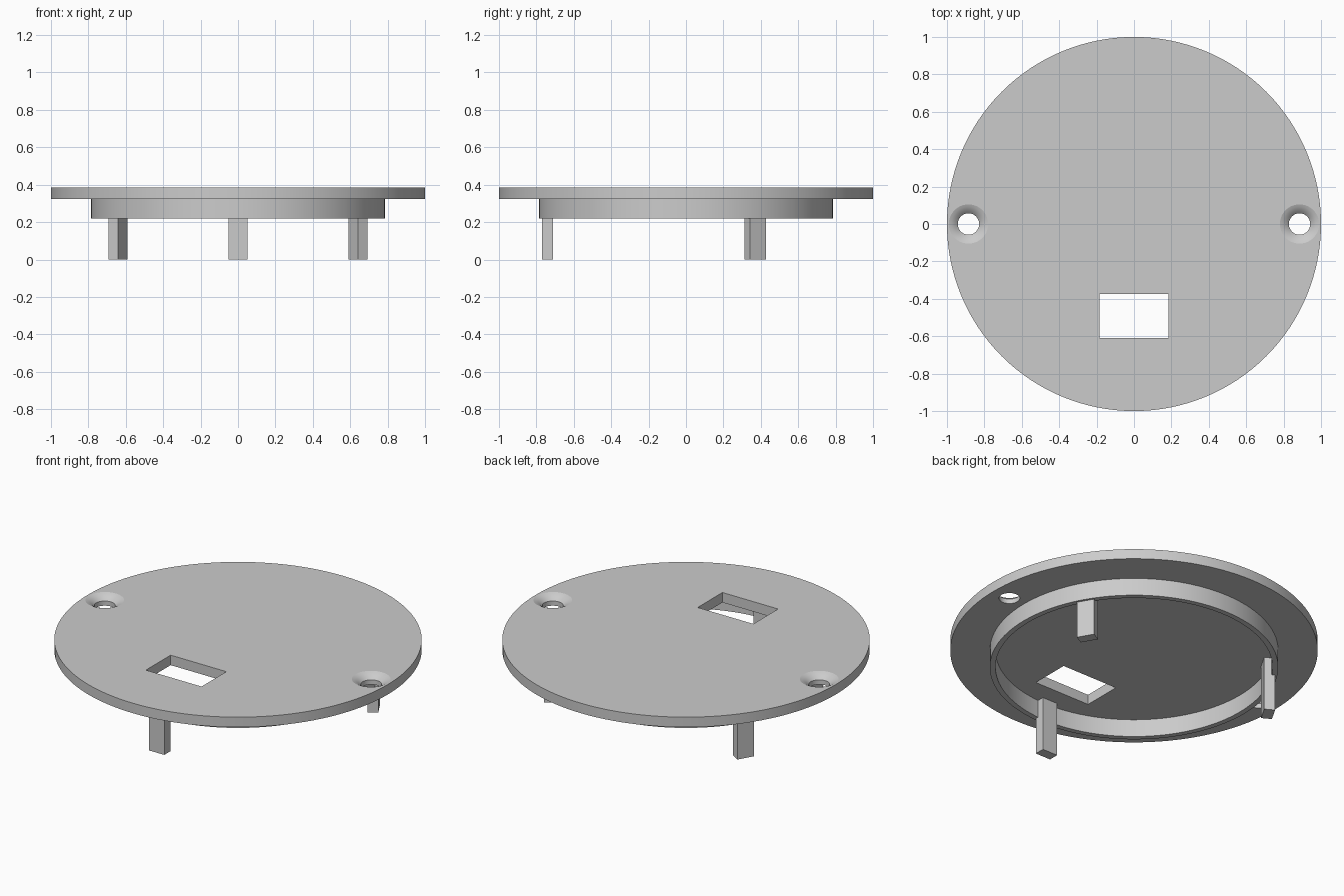
import bpy
import bmesh
from math import radians, cos, sin
from mathutils import Matrix, Vector

cube = bpy.data.objects.get("Cube")
if cube:
    bpy.data.objects.remove(cube, do_unlink=True)

TOP, UNDER, RIM = 0.385, 0.325, 0.22   # plate top, plate underside, ring bottom

grey = bpy.data.materials.new("plain grey")
grey.use_nodes = True
colour = (0.6, 0.6, 0.6, 1)
grey.diffuse_color = colour
grey.node_tree.nodes["Principled BSDF"].inputs["Base Color"].default_value = colour


def finish(name, bm):
    bmesh.ops.recalc_face_normals(bm, faces=bm.faces)
    mesh = bpy.data.meshes.new(name)
    bm.to_mesh(mesh)
    bm.free()
    mesh.materials.append(grey)
    obj = bpy.data.objects.new(name, mesh)
    bpy.context.collection.objects.link(obj)
    return obj


def lathe(name, profile, steps, x=0):
    """Revolve a closed (radius, z) profile around the vertical axis."""
    bm = bmesh.new()
    verts = [bm.verts.new((r, 0, z)) for r, z in profile]
    edges = [bm.edges.new((a, b)) for a, b in zip(verts, verts[1:] + verts[:1])
             if a.co.x > 0 or b.co.x > 0]
    bmesh.ops.spin(bm, geom=verts + edges, cent=(0, 0, 0), axis=(0, 0, 1),
                   angle=radians(360), steps=steps)
    bmesh.ops.remove_doubles(bm, verts=bm.verts, dist=0.0001)
    bmesh.ops.translate(bm, verts=bm.verts, vec=(x, 0, 0))
    return finish(name, bm)


def box(name, centre, size, angle=0):
    bm = bmesh.new()
    bmesh.ops.create_cube(bm, size=1)
    place = (Matrix.Rotation(angle, 4, 'Z') @ Matrix.Translation(centre)
             @ Matrix.Diagonal(Vector(size)).to_4x4())
    bmesh.ops.transform(bm, matrix=place, verts=bm.verts)
    return finish(name, bm)


def select(obj):
    bpy.ops.object.select_all(action='DESELECT')
    obj.select_set(True)
    bpy.context.view_layer.objects.active = obj


# Round cover plate
plate = lathe("cover_plate", [(0, UNDER), (1, UNDER), (1, TOP), (0, TOP)], 128)

# Cutters: two flared screw holes and a rectangular window
flare = [(0, 0.1), (0.057, 0.1), (0.057, TOP - 0.032), (0.068, TOP - 0.021),
         (0.08, TOP - 0.012), (0.092, TOP - 0.005), (0.105, TOP),
         (0.105, 0.6), (0, 0.6)]
cutters = [lathe("screw_hole_cutter", flare, 48, x) for x in (-0.885, 0.885)]
cutters.append(box("window_cutter", (0, -0.4925, 0.35), (0.37, 0.235, 0.5)))

select(plate)
for cutter in cutters:
    cutter.hide_render = True
    cut = plate.modifiers.new("cut", 'BOOLEAN')
    cut.operation = 'DIFFERENCE'
    cut.solver = 'EXACT'
    cut.object = cutter
    bpy.ops.object.modifier_apply(modifier=cut.name)
for cutter in cutters:
    bpy.data.objects.remove(cutter, do_unlink=True)

# Locating ring under the plate
ring = lathe("locating_ring", [(0.754, RIM), (0.785, RIM),
                               (0.785, UNDER), (0.754, UNDER)], 128)

# Three legs spaced evenly around the ring
for name, turn in (("front_leg", 0), ("left_leg", 120), ("right_leg", 240)):
    box(name, (0, -0.741, UNDER / 2), (0.1, 0.06, UNDER), radians(turn))

for obj in (plate, ring):
    select(obj)
    bpy.ops.object.shade_smooth_by_angle(angle=radians(18))
